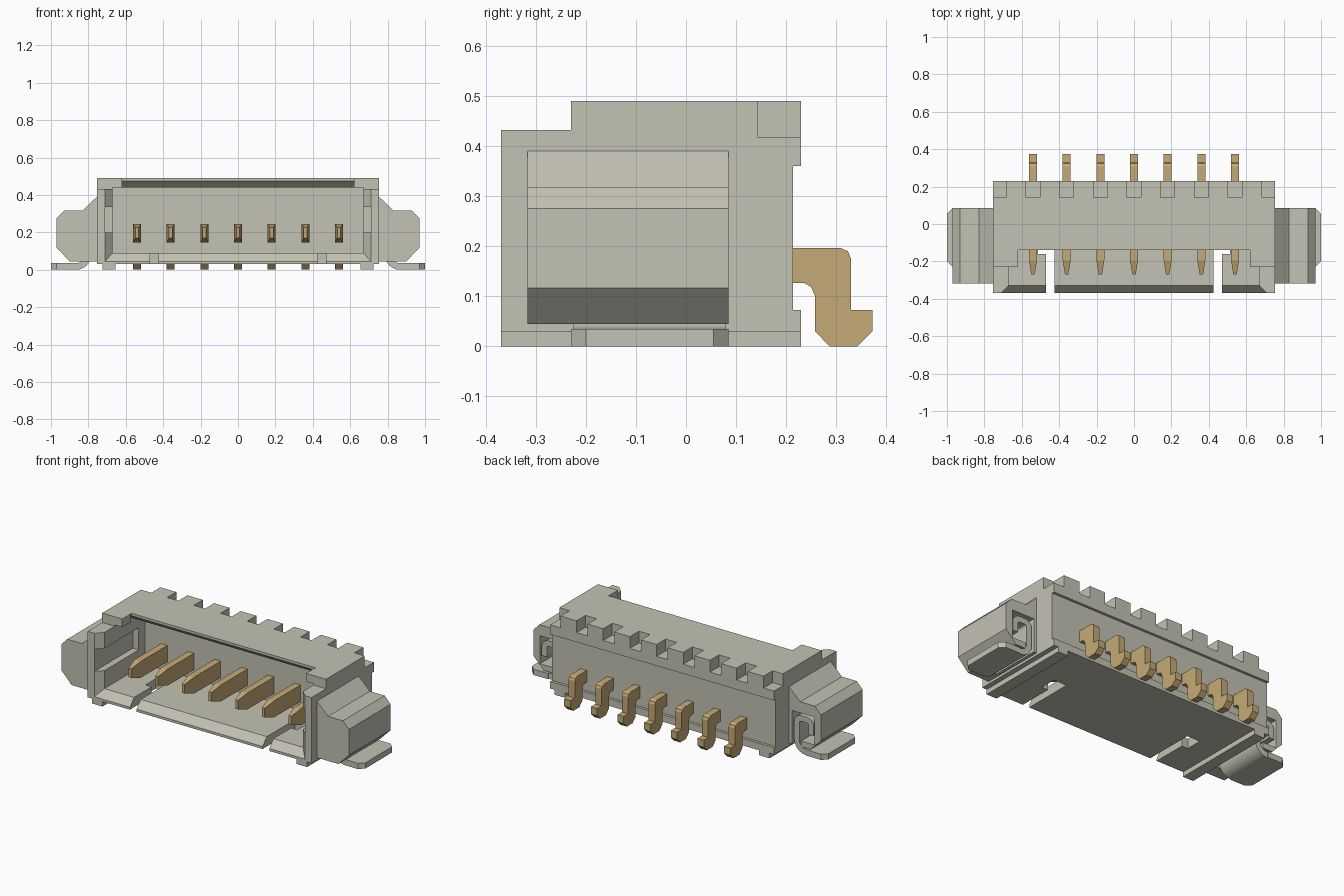
import bpy, bmesh, math
from mathutils import Vector

if "Cube" in bpy.data.objects:
    bpy.data.objects.remove(bpy.data.objects["Cube"], do_unlink=True)


def material(name, rgb):
    m = bpy.data.materials.new(name)
    m.use_nodes = True
    m.diffuse_color = (*rgb, 1)
    bsdf = m.node_tree.nodes["Principled BSDF"]
    bsdf.inputs["Base Color"].default_value = (*rgb, 1)
    bsdf.inputs["Roughness"].default_value = 0.6
    return m


PLASTIC = material("warm grey", (0.55, 0.54, 0.455))
GOLD = material("gold", (0.56, 0.40, 0.18))


def finish(name, bm, mat=PLASTIC):
    bmesh.ops.recalc_face_normals(bm, faces=bm.faces)
    me = bpy.data.meshes.new(name)
    bm.to_mesh(me)
    bm.free()
    ob = bpy.data.objects.new(name, me)
    bpy.context.collection.objects.link(ob)
    me.materials.append(mat)
    return ob


def extrude(name, pts, a, b, axis, mat=PLASTIC):
    """Extrude a 2D outline: axis x takes (y, z), axis y (x, z), axis z (x, y)."""
    place = {"x": lambda p, t: (t, p[0], p[1]),
             "y": lambda p, t: (p[0], t, p[1]),
             "z": lambda p, t: (p[0], p[1], t)}[axis]
    bm = bmesh.new()
    lo = [bm.verts.new(place(p, a)) for p in pts]
    hi = [bm.verts.new(place(p, b)) for p in pts]
    bm.faces.new(lo)
    bm.faces.new(hi[::-1])
    for i in range(len(pts)):
        j = (i + 1) % len(pts)
        bm.faces.new((lo[i], hi[i], hi[j], lo[j]))
    return finish(name, bm, mat)


def hull(name, pts, mat=PLASTIC):
    bm = bmesh.new()
    for p in pts:
        bm.verts.new(p)
    bmesh.ops.convex_hull(bm, input=bm.verts)
    bmesh.ops.dissolve_limit(bm, angle_limit=0.01, verts=bm.verts, edges=bm.edges)
    return finish(name, bm, mat)


def box(name, x0, x1, y0, y1, z0, z1, mat=PLASTIC):
    return extrude(name, [(x0, y0), (x1, y0), (x1, y1), (x0, y1)], z0, z1, "z", mat)


def cut(ob, cutter):
    cutter.hide_render = True
    mod = ob.modifiers.new("cut", "BOOLEAN")
    mod.operation, mod.solver, mod.object = "DIFFERENCE", "EXACT", cutter
    bpy.context.view_layer.objects.active = ob
    bpy.ops.object.modifier_apply(modifier=mod.name)
    bpy.data.objects.remove(cutter, do_unlink=True)


# Housing: side outline with stepped top front and shallow back recess
body = extrude("housing", [(-.37, .03), (.23, .03), (.23, .073), (.214, .073), (.214, .36),
                           (.23, .36), (.23, .49), (-.23, .49), (-.23, .432), (-.37, .432)],
               -.755, .755, "x")

# Cavity, open top front and flared mouth
cut(body, box("c", -.67, .67, -.5, .06, .09, .44))
cut(body, box("c", -.62, .62, -.5, -.14, .3, .6))
cut(body, hull("c", [(s * w, y, z) for s in (-1, 1)
                     for w, y, zs in ((.72, -.38, (.034, .6)), (.67, -.33, (.09, .6)))
                     for z in zs]))
cut(body, extrude("c", [(-.15, .4835), (-.15, .43), (-.10, .43), (-.10, .44)], -.67, .67, "x"))

# Side grooves and floor slots
for s in (-1, 1):
    def side_box(x0, x1, *rest):
        return box("c", min(s * x0, s * x1), max(s * x0, s * x1), *rest)
    cut(body, side_box(.60, .71, -.5, 0.0, .2, .335))
    cut(body, side_box(.425, .47, -.5, -.155, -.1, .2))
    cut(body, side_box(.425, .512, -.16, -.06, -.1, .2))
    cut(body, side_box(.685, .9, .143, .4, .418, .7))

# Notches along the back top edge, one above each pin
PITCH = .18
for i in range(-3, 4):
    x = i * PITCH
    cut(body, box("c", x - .0375, x + .0375, .143, .4, .418, .7))

# Pins: tapered blade inside, bent leg behind
leg = [(.20, .197), (.308, .197), (.324, .19), (.33, .175), (.33, .073), (.373, .073),
       (.373, .03), (.343, 0), (.287, 0), (.258, .03), (.258, .1), (.25, .119),
       (.235, .127), (.20, .127)]
for i in range(-3, 4):
    x = i * PITCH
    hull("pin_blade", [(x + s * w, y, z) for s in (-1, 1)
                       for w, y, zs in ((.021, .07, (.145, .245)), (.021, -.195, (.145, .245)),
                                        (.009, -.27, (.17, .225)))
                       for z in zs], GOLD)
    extrude("pin_leg", leg, x - .021, x + .021, "x", GOLD)


def strip(path, t):
    """Outline of a strip of thickness t around an open path."""
    v = [Vector(p) for p in path]
    left, right = [], []
    for i, p in enumerate(v):
        a = (p - v[i - 1]).normalized() if i else (v[1] - p).normalized()
        b = (v[i + 1] - p).normalized() if i < len(v) - 1 else a
        d = (a + b).normalized()
        n = Vector((-d.y, d.x)) * (t / 2 / max(d.dot(a), .5))
        left.append(p + n)
        right.append(p - n)
    return left + right[::-1]


def arc(cx, cz, r, a0, a1, n=6):
    return [(cx + r * math.cos(math.radians(a0 + (a1 - a0) * k / n)),
             cz + r * math.sin(math.radians(a0 + (a1 - a0) * k / n))) for k in range(n + 1)]


for s in (-1, 1):
    side = "left" if s > 0 else "right"

    def flip(pts):
        return [(s * p[0], p[1]) for p in pts]

    # Standoff rail under the housing
    box(side + "_foot", min(s * .655, s * .725), max(s * .655, s * .725), -.37, .23, 0, .04)

    # Side lug with a pocket open to the back
    lug = extrude(side + "_lug", flip([(.74, .405), (.755, .39), (.83, .317), (.93, .317),
                                       (.97, .275), (.97, .117), (.90, .045), (.74, .045)]),
                  -.317, .085, "y")
    cut(lug, extrude("c", flip([(.775, .02), (.835, .02), (.835, .08), (.925, .08),
                                (.925, .25), (.775, .25)]), -.23, .2, "y"))

    # Solder tab: chamfered flat foot, then a folded strip up into the pocket
    extrude(side + "_solder_tab", flip([(.87, -.23), (.97, -.23), (1, -.2), (1, .055),
                                        (.97, .085), (.87, .085)]), 0, .035, "z")
    path = ([(.88, .0175)] + arc(.865, .0795, .062, 270, 180)
            + arc(.833, .185, .03, 180, 90, 4) + arc(.87, .185, .03, 90, 0, 4) + [(.90, .13)])
    fold = extrude(side + "_tab_fold", flip(strip(path, .035)), -.225, .08, "y")
    bpy.ops.object.select_all(action="DESELECT")
    fold.select_set(True)
    bpy.context.view_layer.objects.active = fold
    bpy.ops.object.shade_smooth_by_angle(angle=math.radians(35))
    fold.select_set(False)
